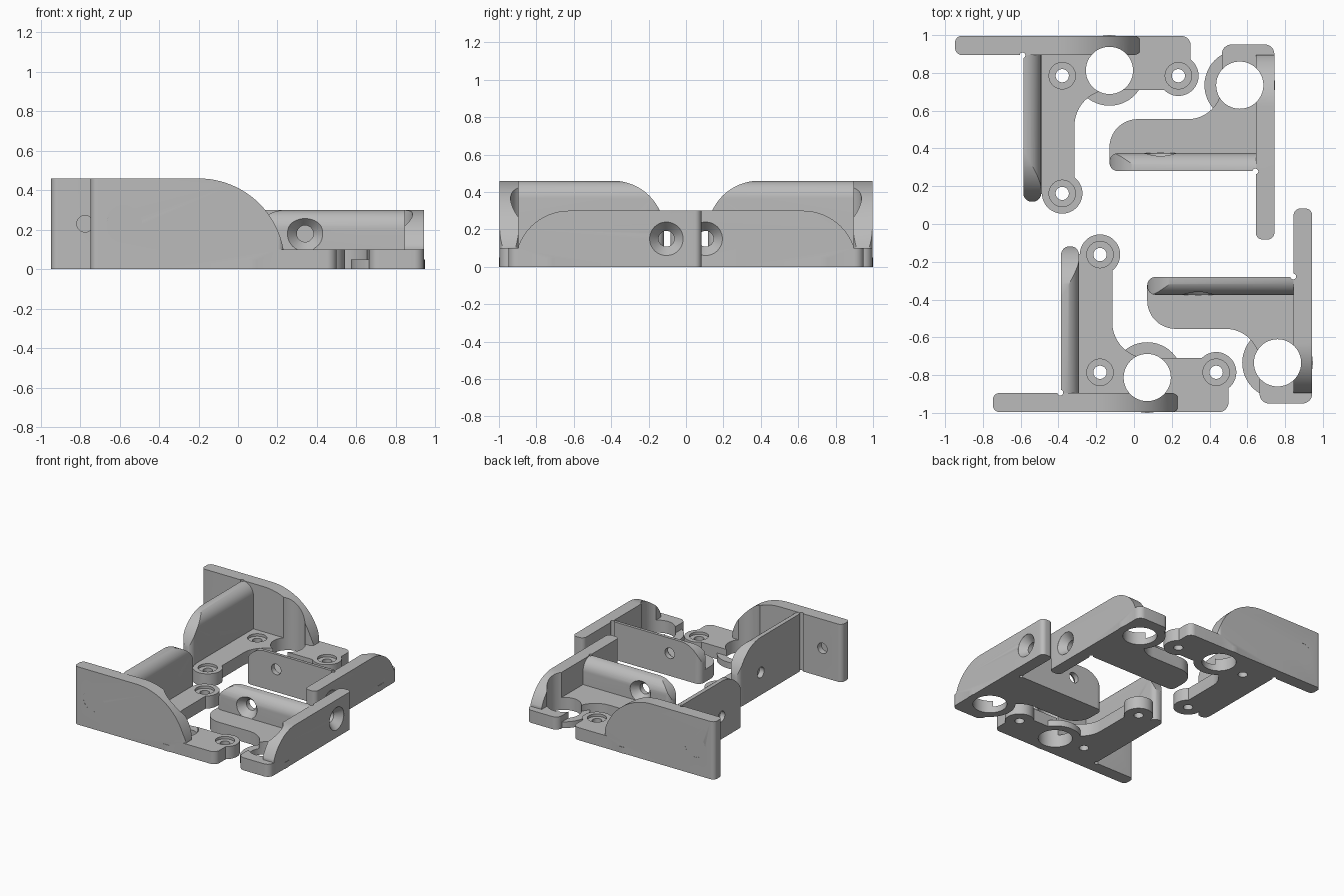
import bpy, bmesh, math
from mathutils import Matrix, Vector

cube = bpy.data.objects.get("Cube")
if cube:
    bpy.data.objects.remove(cube, do_unlink=True)

grey = bpy.data.materials.new("plain_grey")
grey.use_nodes = True
grey.diffuse_color = (0.5, 0.5, 0.5, 1)
grey.node_tree.nodes["Principled BSDF"].inputs["Base Color"].default_value = (0.5, 0.5, 0.5, 1)


def add_object(name, bm):
    bmesh.ops.recalc_face_normals(bm, faces=bm.faces)
    mesh = bpy.data.meshes.new(name)
    bm.to_mesh(mesh)
    bm.free()
    mesh.materials.append(grey)
    obj = bpy.data.objects.new(name, mesh)
    bpy.context.collection.objects.link(obj)
    return obj


def arc(cx, cy, r, start, end, n=16):
    angles = [math.radians(start + (end - start) * i / n) for i in range(n + 1)]
    return [(cx + r * math.cos(a), cy + r * math.sin(a)) for a in angles]


def rounded(x0, y0, x1, y1, r):
    """Rectangle outline; r gives the corner radii from lower left, counterclockwise."""
    corners = [(x0, y0, 1, 1), (x1, y0, -1, 1), (x1, y1, -1, -1), (x0, y1, 1, -1)]
    pts = []
    for i, (x, y, sx, sy) in enumerate(corners):
        if r[i]:
            pts += arc(x + sx * r[i], y + sy * r[i], r[i], 180 + 90 * i, 270 + 90 * i, 8)
        else:
            pts.append((x, y))
    return pts


def prism(name, pts, axis, lo, hi):
    """Extrude a 2D outline along the given axis."""
    place = {"x": lambda u, v, w: (w, u, v),
             "y": lambda u, v, w: (u, w, v),
             "z": lambda u, v, w: (u, v, w)}[axis]
    bm = bmesh.new()
    face = bm.faces.new([bm.verts.new(place(u, v, lo)) for u, v in pts])
    new = bmesh.ops.extrude_face_region(bm, geom=[face])["geom"]
    move = Vector(place(0, 0, hi - lo))
    bmesh.ops.translate(bm, vec=move, verts=[e for e in new if isinstance(e, bmesh.types.BMVert)])
    return add_object(name, bm)


def rod(start, end, r0, r1=None):
    """Round cutter or boss between two points."""
    start, end = Vector(start), Vector(end)
    bm = bmesh.new()
    spin = (end - start).to_track_quat("Z", "Y").to_matrix().to_4x4()
    bmesh.ops.create_cone(bm, cap_ends=True, segments=48, radius1=r0,
                          radius2=r0 if r1 is None else r1, depth=(end - start).length,
                          matrix=Matrix.Translation((start + end) / 2) @ spin)
    return add_object("cutter", bm)


def combine(obj, others, operation):
    for other in others:
        mod = obj.modifiers.new("cut", "BOOLEAN")
        mod.operation, mod.solver, mod.object = operation, "EXACT", other
        bpy.context.view_layer.objects.active = obj
        bpy.ops.object.modifier_apply(modifier=mod.name)
        bpy.data.objects.remove(other, do_unlink=True)
    return obj


def screw_hole(point, direction, clear):
    """Countersunk screw hole, opening towards direction at the wall face."""
    p, d = Vector(point), Vector(direction)
    return [rod(p - d * 0.16, p + d * 0.01, 0.042),
            rod(p - d * 0.055, p, 0.042, 0.09),
            rod(p - d * 0.0005, p + d * clear, 0.09)]


def finish(obj, name):
    """Smooth the bracket and add its mirrored, shifted twin at the back."""
    obj.name = "front_" + name
    twin = obj.copy()
    twin.data = obj.data.copy()
    twin.name = "back_" + name
    bpy.context.collection.objects.link(twin)
    twin.data.transform(Matrix.Translation((-0.2, 0, 0)) @ Matrix.Diagonal((1, -1, 1, 1)))
    twin.data.flip_normals()
    for o in (obj, twin):
        bpy.ops.object.select_all(action="DESELECT")
        o.select_set(True)
        bpy.context.view_layer.objects.active = o
        bpy.ops.object.shade_smooth_by_angle(angle=math.radians(30))


# Tall bracket: long wall with a curved shoulder
T = 0.1
wall = prism("long_wall", rounded(-0.747, -0.996, 0.235, -0.895, (0.035,) * 4), "z", 0, 0.46)
shape = [(-0.8, -0.1), (0.237, -0.1)] + arc(-0.2, 0.023, 0.437, 0, 90, 24) + [(-0.8, 0.46)]
combine(wall, [prism("shoulder", shape, "y", -1.1, -0.8)], "INTERSECT")

# Cross wall, rounded along its inner top edge and at its free end
cross = prism("cross_wall", rounded(-0.386, -0.93, -0.291, -0.118, (0, 0, 0.045, 0.045)), "z", 0, 0.46)
side = [(-1, -0.1), (-0.115, -0.1)] + arc(-0.39, 0.185, 0.275, 0, 90, 24) + [(-1, 0.46)]
section = [(-0.386, -0.1), (-0.291, -0.1)] + arc(-0.386, 0.365, 0.095, 0, 90)
combine(cross, [prism("side", side, "x", -0.5, -0.2),
                prism("section", section, "y", -1, 0)], "INTERSECT")

# L-shaped foot with two screw lobes and a low ring
outline = ([(-0.386, -0.996)] + arc(0.45, -0.946, 0.05, 270, 360, 8) + [(0.5, -0.71)]
           + arc(0.075, -0.52, 0.19, 270, 180) + [(-0.115, -0.16), (-0.33, -0.16), (-0.386, -0.2)])
foot = prism("foot", outline, "z", 0, T)
hole = (0.07, -0.813)
lobes = [(-0.18, -0.162), (0.435, -0.785)]
combine(foot, [rod((x, y, 0), (x, y, T), 0.107) for x, y in lobes]
        + [rod((*hole, 0), (*hole, 0.05), 0.187)], "UNION")
combine(foot, [cross, wall], "UNION")

# Holes in the tall bracket
cuts = [rod((*hole, -0.1), (*hole, 0.7), 0.125),
        rod((-0.39, -0.893, -0.1), (-0.39, -0.893, 0.7), 0.015)]
for x, y in lobes + [(-0.18, -0.785)]:
    cuts += [rod((x, y, -0.1), (x, y, 0.2), 0.035), rod((x, y, 0.08), (x, y, 0.12), 0.07)]
cuts += screw_hole((-0.575, -0.996, 0.23), (0, -1, 0), 0.1)
cuts += screw_hole((-0.291, -0.39, 0.18), (1, 0, 0), 0.3)
finish(combine(foot, cuts, "DIFFERENCE"), "tall_bracket")

# Low bracket: outer wall with a curved shoulder
wall = prism("outer_wall", rounded(0.845, -0.895, 0.943, 0.082, (0, 0, 0.035, 0.035)), "z", 0, 0.3)
shape = [(0.2, -0.1), (0.2, 0.3)] + arc(-0.625, 0.011, 0.289, 90, 180, 24) + [(-0.914, -0.1)]
combine(wall, [prism("shoulder", shape, "x", 0.7, 1.1)], "INTERSECT")

# Low cross wall, rounded on its front top edge and free end
cross = prism("cross_wall", rounded(0.07, -0.375, 0.88, -0.28, (0.045, 0, 0, 0.045)), "z", 0, 0.3)
side = [(1, -0.1), (1, 0.3)] + arc(0.24, 0.13, 0.17, 90, 180, 24) + [(0.07, -0.1)]
section = [(-0.28, -0.1)] + arc(-0.28, 0.205, 0.095, 90, 180) + [(-0.375, -0.1)]
combine(cross, [prism("side", side, "y", -0.6, -0.1),
                prism("section", section, "x", 0, 1)], "INTERSECT")

# Low foot with a ring
outline = ([(0.117, -0.28), (0.07, -0.327)] + arc(0.22, -0.405, 0.15, 180, 270)
           + arc(0.485, -0.735, 0.18, 90, 0) + arc(0.715, -0.9, 0.05, 180, 270, 8)
           + arc(0.893, -0.9, 0.05, 270, 360, 8) + [(0.943, -0.28)])
foot = prism("foot", outline, "z", 0, T)
hole = (0.76, -0.735)
combine(foot, [rod((*hole, 0), (*hole, 0.05), 0.187), cross, wall], "UNION")

# Holes in the low bracket
cuts = [rod((*hole, -0.1), (*hole, 0.7), 0.125),
        rod((0.843, -0.278, -0.1), (0.843, -0.278, 0.7), 0.015)]
cuts += screw_hole((0.943, -0.105, 0.15), (1, 0, 0), 0.1)
cuts += screw_hole((0.34, -0.375, 0.18), (0, -1, 0), 0.3)
finish(combine(foot, cuts, "DIFFERENCE"), "low_bracket")
